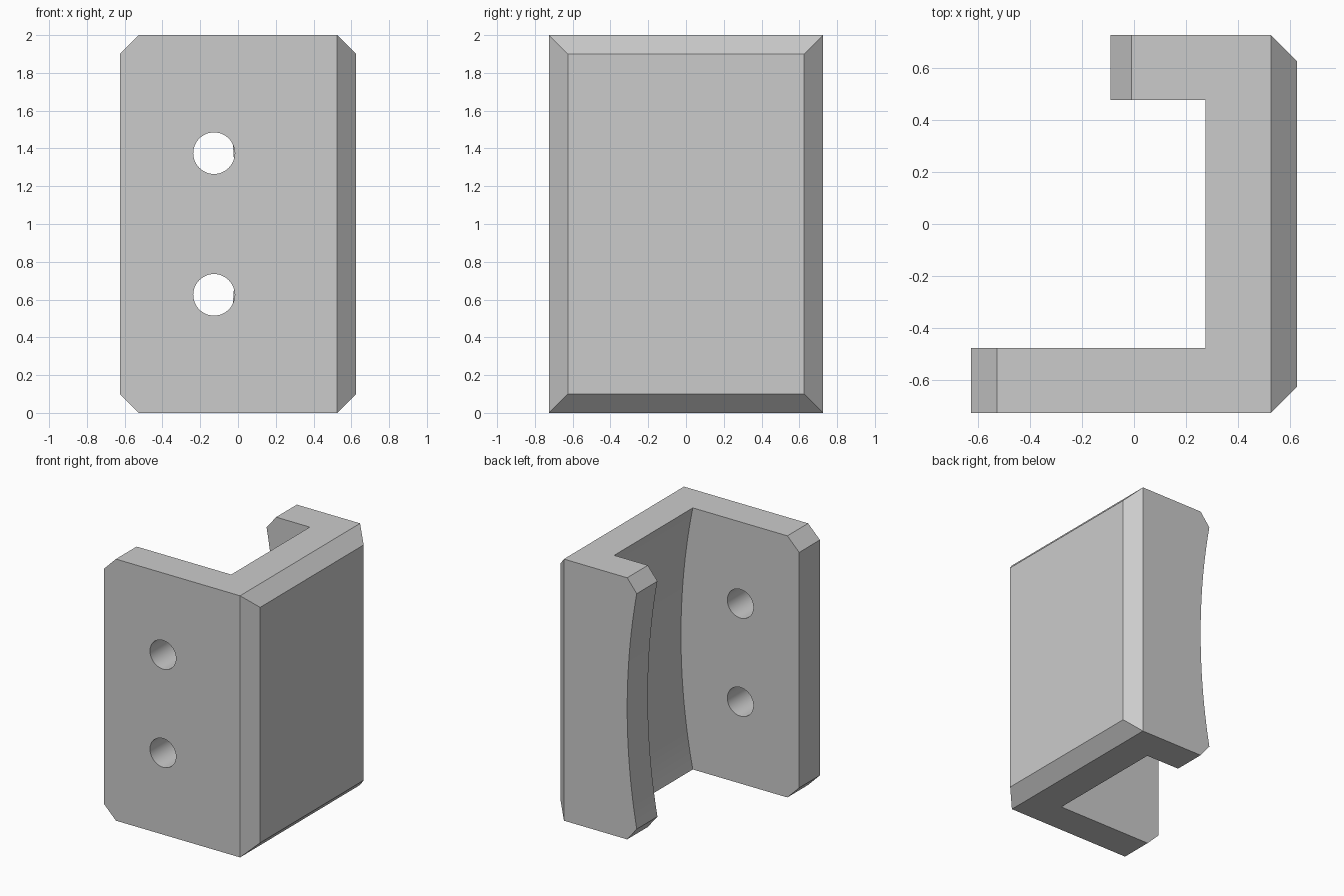
import bpy, bmesh, math

cube = bpy.data.objects.get("Cube")
if cube:
    bpy.data.objects.remove(cube, do_unlink=True)

HALF_X, HALF_Y, HEIGHT = 0.625, 0.725, 2.0
INNER_Y, CHAMFER, RADIUS = 0.475, 0.1, 5.05

grey = bpy.data.materials.new("light grey")
grey.use_nodes = True
colour = (0.6, 0.6, 0.6, 1)
grey.diffuse_color = colour
grey.node_tree.nodes["Principled BSDF"].inputs["Base Color"].default_value = colour


def add_object(name, bm):
    bmesh.ops.recalc_face_normals(bm, faces=bm.faces)
    mesh = bpy.data.meshes.new(name)
    bm.to_mesh(mesh)
    bm.free()
    mesh.materials.append(grey)
    obj = bpy.data.objects.new(name, mesh)
    bpy.context.collection.objects.link(obj)
    return obj


def extrude_profile(name, points, y0, y1):
    """Prism along y from an (x, z) outline."""
    bm = bmesh.new()
    face = bm.faces.new([bm.verts.new((x, y0, z)) for x, z in points])
    new = bmesh.ops.extrude_face_region(bm, geom=[face])["geom"]
    verts = [v for v in new if isinstance(v, bmesh.types.BMVert)]
    bmesh.ops.translate(bm, verts=verts, vec=(0, y1 - y0, 0))
    return add_object(name, bm)


def arc(x_mid, z0, z1, steps=32):
    """Shallow hollow whose deepest point is x_mid at half height."""
    zs = [z0 + (z1 - z0) * i / steps for i in range(steps + 1)]
    return [(x_mid - RADIUS + math.sqrt(RADIUS ** 2 - (z - 1) ** 2), z) for z in zs]


def cut(target, cutter):
    mod = target.modifiers.new("cut", 'BOOLEAN')
    mod.operation, mod.solver, mod.object = 'DIFFERENCE', 'EXACT', cutter
    bpy.context.view_layer.objects.active = target
    bpy.ops.object.modifier_apply(modifier=mod.name)
    bpy.data.objects.remove(cutter, do_unlink=True)


# Outer block, chamfered around the outer side and at the open ends
bm = bmesh.new()
bmesh.ops.create_cube(bm, size=1)
for v in bm.verts:
    v.co = (v.co.x * 2 * HALF_X, v.co.y * 2 * HALF_Y, (v.co.z + 0.5) * HEIGHT)


def is_chamfered(edge):
    a, b = (v.co for v in edge.verts)
    if abs(a.x - b.x) > 0.01:
        return False
    return a.x > 0 or abs(a.y - b.y) > 0.01


bmesh.ops.bevel(bm, geom=[e for e in bm.edges if is_chamfered(e)], offset=CHAMFER,
                offset_type='OFFSET', segments=1, affect='EDGES')
bracket = add_object("clamp_bracket", bm)

# Channel between the plates, with a hollowed inner wall
channel = arc(0.375, -0.1, 2.1) + [(-1, 2.1), (-1, -0.1)]
cut(bracket, extrude_profile("channel_cutter", channel, -INNER_Y, INNER_Y))

# Short back plate: hollowed free edge with chamfered ends
edge = arc(-0.01, CHAMFER, HEIGHT - CHAMFER)
over = -0.01 + (-0.01 - edge[0][0])
trim = [(over, -0.1)] + edge + [(over, 2.1), (-1, 2.1), (-1, -0.1)]
cut(bracket, extrude_profile("edge_cutter", trim, 0.3, 1))

# Two bolt holes through the front plate
for z in (0.625, 1.375):
    ring = [(-0.127 + 0.11 * math.cos(i * math.tau / 48),
             z + 0.11 * math.sin(i * math.tau / 48)) for i in range(48)]
    cut(bracket, extrude_profile("hole_cutter", ring, -0.9, -0.3))

# Smooth the curved walls, keep the corners crisp
bpy.ops.object.select_all(action='DESELECT')
bracket.select_set(True)
bpy.context.view_layer.objects.active = bracket
bpy.ops.object.shade_smooth_by_angle(angle=math.radians(25))
